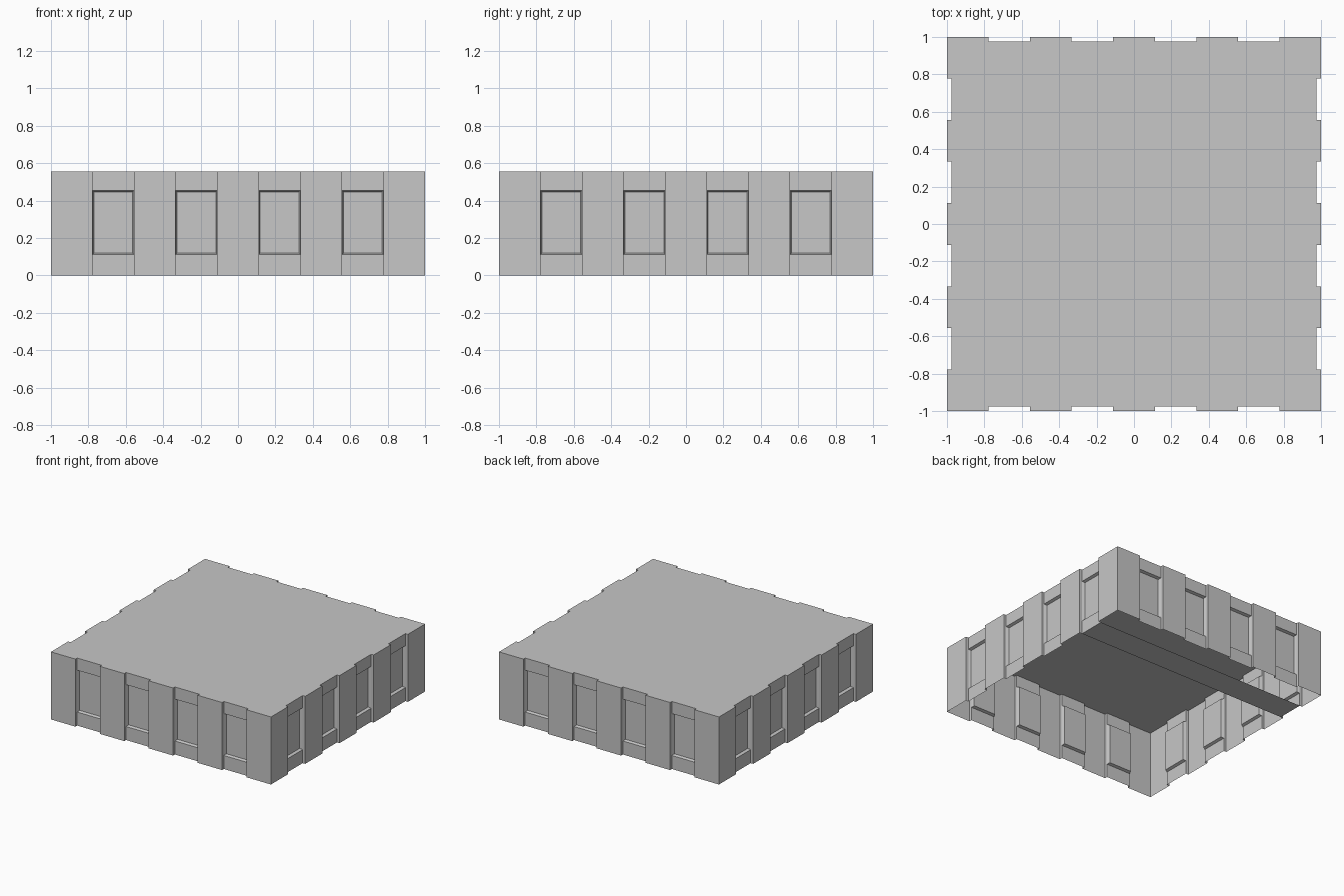
import bpy, bmesh
from mathutils import Matrix, Vector
from math import pi

cube = bpy.data.objects.get("Cube")
if cube:
    bpy.data.objects.remove(cube)

UNIT = 2 / 9              # width of one pier or one bay
HEIGHT = 0.555
SILL, LINTEL = 0.111, 0.455
RECESS = 0.023            # bay depth behind the piers

stone = bpy.data.materials.new("stone_grey")
stone.use_nodes = True
GREY = (0.57, 0.57, 0.57, 1)
stone.diffuse_color = GREY
stone.node_tree.nodes["Principled BSDF"].inputs["Base Color"].default_value = GREY


def finish(name, bm):
    """Turn a bmesh into a named object with the stone material."""
    bmesh.ops.remove_doubles(bm, verts=bm.verts[:], dist=0.0001)
    mesh = bpy.data.meshes.new(name)
    bm.to_mesh(mesh)
    bm.free()
    mesh.materials.append(stone)
    obj = bpy.data.objects.new(name, mesh)
    bpy.context.collection.objects.link(obj)
    return obj


def face(bm, points):
    return bm.faces.new([bm.verts.new(p) for p in points])


def side_plan():
    """Front edge in plan: piers on the outer line, bays set back."""
    plan = [Vector((-1, -1, 0))]
    for bay in range(4):
        left = -1 + UNIT * (2 * bay + 1)
        right = left + UNIT
        plan += [Vector((left, -1, 0)), Vector((left, -1 + RECESS, 0)),
                 Vector((right, -1 + RECESS, 0)), Vector((right, -1, 0))]
    return plan + [Vector((1, -1, 0))]


outline = []              # full plan, without repeated corners
walls = bmesh.new()
windows = []
for quarter in range(4):
    turn = Matrix.Rotation(quarter * pi / 2, 3, 'Z')
    plan = [turn @ p for p in side_plan()]
    outline += plan[:-1]
    for i, (a, b) in enumerate(zip(plan, plan[1:])):
        is_bay = i % 4 == 2
        levels = [0, SILL, LINTEL, HEIGHT] if is_bay else [0, HEIGHT]
        for row, (low, high) in enumerate(zip(levels, levels[1:])):
            lo, hi = Vector((0, 0, low)), Vector((0, 0, high))
            f = face(walls, [a + lo, b + lo, b + hi, a + hi])
            if is_bay and row == 1:
                windows.append(f)

# Sunken window panels with a chamfered surround
walls.normal_update()
bmesh.ops.inset_individual(walls, faces=windows, thickness=0.011, depth=-0.022)
finish("walls", walls)

# Flat roof following the stepped outline
roof = bmesh.new()
face(roof, [p + Vector((0, 0, HEIGHT)) for p in outline])
finish("roof", roof)

# Single floor strip joining two opposite bays
strip = bmesh.new()
edge = 1 - RECESS
near, far = UNIT * 2.5, UNIT * 3.5
face(strip, [(-edge, far, 0), (edge, far, 0), (edge, near, 0), (-edge, near, 0)])
finish("floor_strip", strip)
